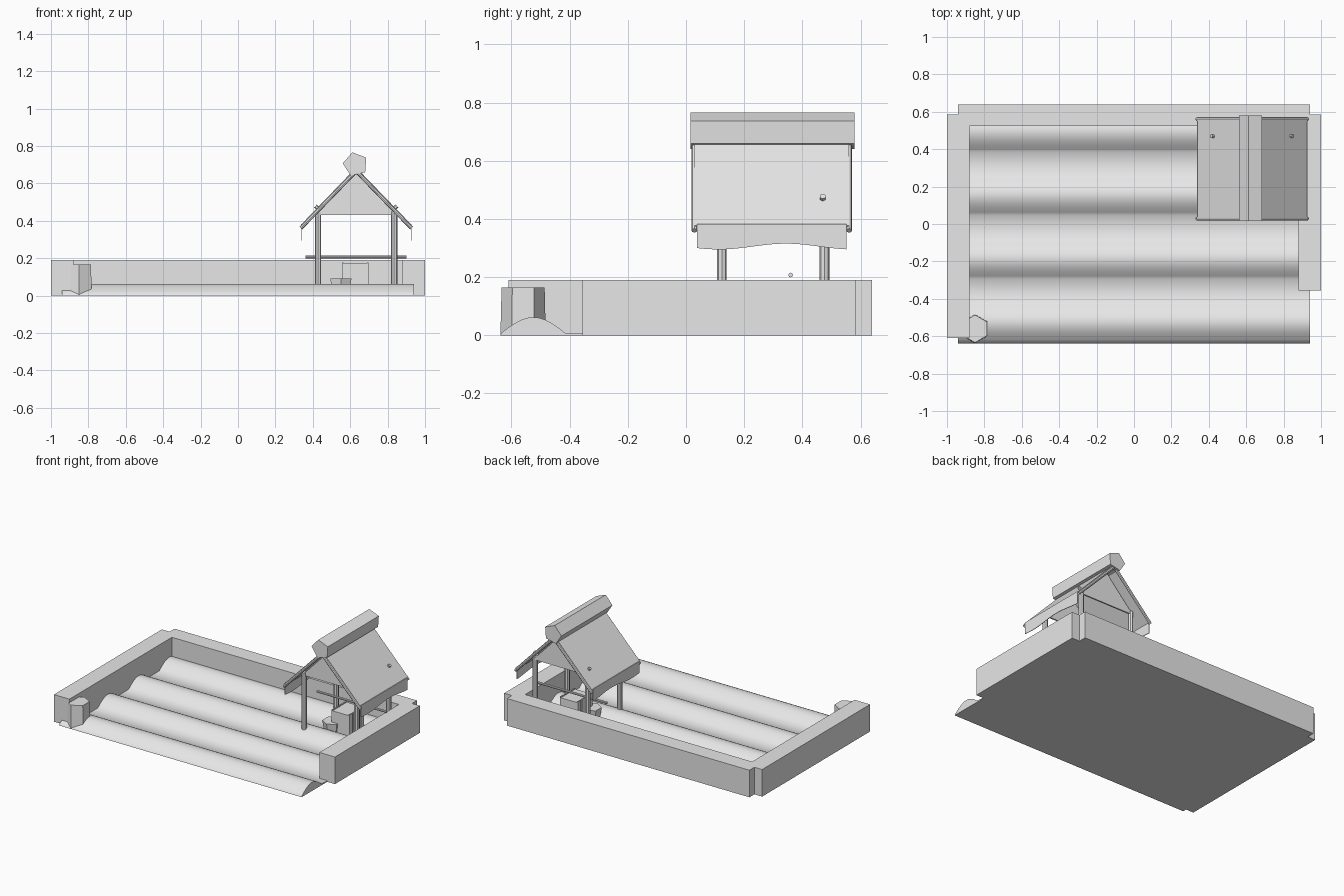
import bpy, bmesh, math
from mathutils import Vector

old = bpy.data.objects.get("Cube")
if old:
    bpy.data.objects.remove(old, do_unlink=True)

grey = bpy.data.materials.new("plain grey")
grey.use_nodes = True
grey.diffuse_color = (0.8, 0.8, 0.8, 1)
grey.node_tree.nodes["Principled BSDF"].inputs["Base Color"].default_value = (0.8, 0.8, 0.8, 1)


def finish(name, bm, smooth=False):
    bmesh.ops.recalc_face_normals(bm, faces=bm.faces)
    mesh = bpy.data.meshes.new(name)
    bm.to_mesh(mesh)
    bm.free()
    mesh.materials.append(grey)
    obj = bpy.data.objects.new(name, mesh)
    bpy.context.collection.objects.link(obj)
    if smooth:
        bpy.ops.object.select_all(action='DESELECT')
        obj.select_set(True)
        bpy.context.view_layer.objects.active = obj
        bpy.ops.object.shade_smooth_by_angle(angle=math.radians(40))
    return obj


def extrude(name, outline, offset, smooth=False):
    """Extrude a planar outline along an offset."""
    bm = bmesh.new()
    face = bm.faces.new([bm.verts.new(p) for p in outline])
    ext = bmesh.ops.extrude_face_region(bm, geom=[face])["geom"]
    # the source face stays as the closing cap
    moved = [g for g in ext if isinstance(g, bmesh.types.BMVert)]
    bmesh.ops.translate(bm, verts=moved, vec=offset)
    if not face.is_valid or len(bm.faces) < len(outline) + 2:
        bmesh.ops.holes_fill(bm, edges=bm.edges)
    return finish(name, bm, smooth)


def box(name, x, y, z):
    outline = [(x[0], y[0], z[0]), (x[1], y[0], z[0]), (x[1], y[1], z[0]), (x[0], y[1], z[0])]
    return extrude(name, outline, (0, 0, z[1] - z[0]))


def pole(name, a, b, r, r_end=None, sides=8):
    """Cylinder or cone between two points."""
    a, b = Vector(a), Vector(b)
    bm = bmesh.new()
    bmesh.ops.create_cone(bm, cap_ends=True, segments=sides, radius1=r,
                          radius2=r if r_end is None else r_end, depth=(b - a).length)
    rot = (b - a).to_track_quat('Z', 'Y')
    for v in bm.verts:
        v.co = rot @ v.co + (a + b) / 2
    return finish(name, bm)


# Surrounding walls, open at the front
box("back_wall", (-0.94, 0.94), (0.525, 0.64), (0, 0.19))
box("right_wall", (-1, -0.88), (-0.61, 0.585), (0, 0.19))
box("left_wall", (0.88, 1), (-0.355, 0.585), (0, 0.19))

# Field with four rounded ridges and flat furrows
profile = [(-0.94, 0.6, 0), (-0.94, -0.638, 0)]
for row in range(4):
    centre = -0.525 + 0.34 * row
    for i in range(13):
        t = i / 6 - 1
        y = centre + 0.11 * t
        if y < 0.6:
            profile.append((-0.94, y, 0.008 + 0.054 * math.cos(t * math.pi / 2)))
extrude("ploughed_field", profile, (1.88, 0, 0), True)

# Tapered six-sided corner stump
pole("corner_stump", (-0.85, -0.56, 0), (-0.85, -0.56, 0.165), 0.078, 0.074, 6)

# Hut posts and rail
mid = 0.632
for x in (0.428, 0.835):
    for y in (0.123, 0.476):
        pole("hut_post", (x, y, 0.01), (x, y, 0.45), 0.017)
pole("cross_rail", (0.36, 0.36, 0.207), (0.9, 0.36, 0.207), 0.008)

# Gable panels
for y in (0.115, 0.475):
    extrude("gable_panel", [(mid - 0.215, y, 0.43), (mid + 0.215, y, 0.43), (mid, y, 0.655)],
            (0, 0.01, 0))

# Two roof slopes, each with rafters, valance and peg
top, eave, reach = 0.685, 0.378, 0.296
for side in (-1, 1):
    edge = mid + side * reach
    extrude("roof_slope", [(mid, 0.03, top), (edge, 0.03, eave),
                           (edge - side * 0.008, 0.03, eave - 0.01), (mid, 0.03, top - 0.018)],
            (0, 0.53, 0))
    for y in (0.029, 0.561):
        pole("edge_rafter", (mid, y, top - 0.02), (edge, y, eave - 0.018), 0.01)
    hem = []
    for i in range(17):
        t = i / 16
        hem.append((edge, 0.037 + 0.515 * t, 0.305 + 0.01 * math.sin(t * 7 - 2.6)))
    extrude("eave_valance", hem + [(edge, 0.552, 0.382), (edge, 0.037, 0.382)],
            (-side * 0.004, 0, 0))
    px = mid + side * 0.21
    pole("roof_peg", (px - side * 0.02, 0.47, 0.455), (px + side * 0.008, 0.47, 0.478), 0.011, sides=6)

# Five-sided ridge beam
ridge = []
for i in range(5):
    a = math.radians(104 + 72 * i)
    ridge.append((0.628 + 0.068 * math.cos(a), 0.015, 0.702 + 0.066 * math.sin(a)))
extrude("ridge_beam", ridge, (0, 0.565, 0))

# Stool and slatted crate under the roof
pole("low_stool", (0.55, 0.26, 0.01), (0.55, 0.26, 0.09), 0.052, 0.065, 6)
box("crate", (0.565, 0.69), (0.24, 0.4), (0.01, 0.17))
for i in range(4):
    y = 0.24 + 0.042 * i
    for x in (0.557, 0.69):
        box("crate_slat", (x, x + 0.008), (y, y + 0.032), (0.01, 0.177))
